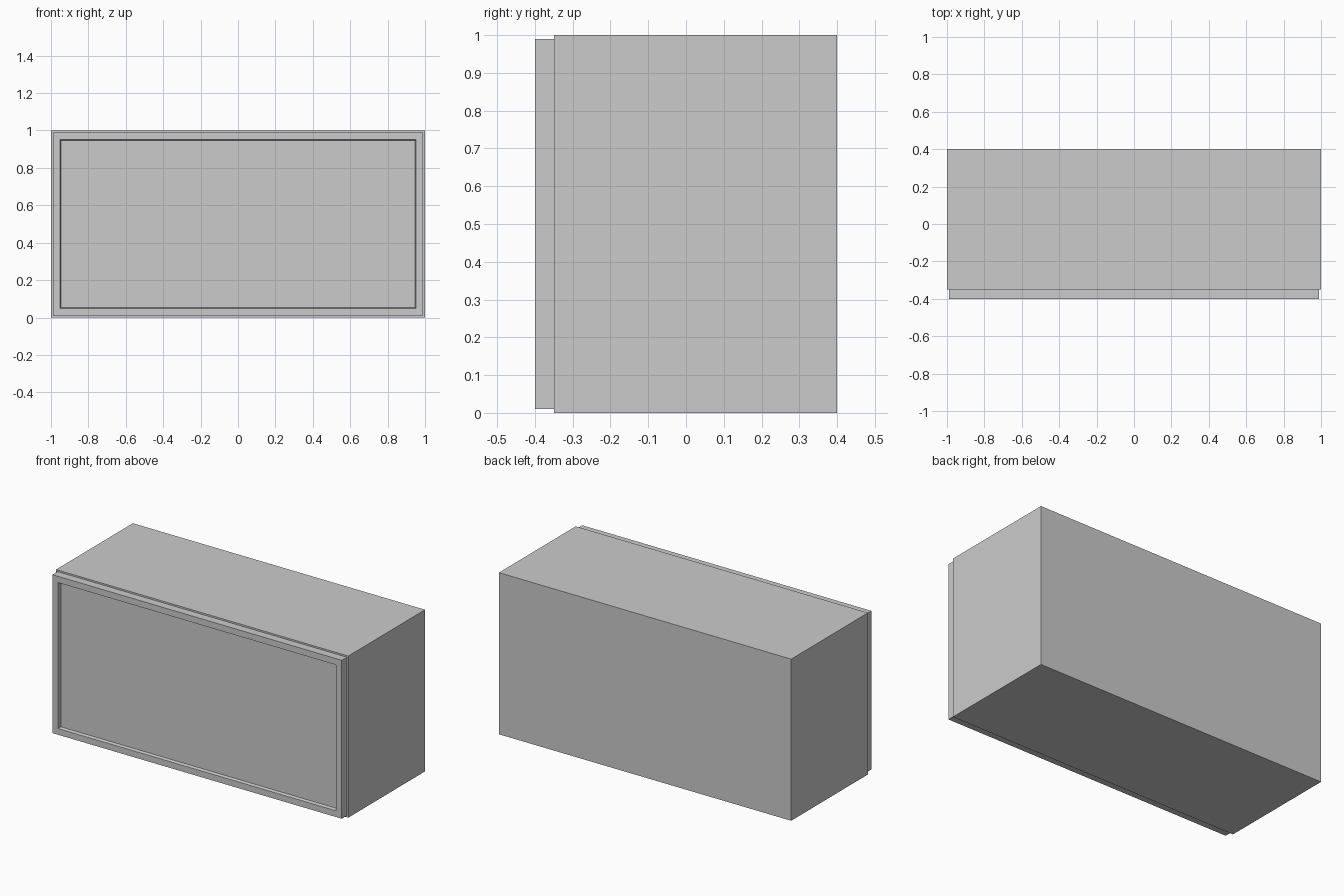
import bpy, bmesh

if "Cube" in bpy.data.objects:
    bpy.data.objects.remove(bpy.data.objects["Cube"])

T = 0.05             # board thickness
FRONT, BACK = -0.35, 0.40


def box(name, x0, x1, y0, y1, z0, z1):
    bm = bmesh.new()
    bmesh.ops.create_cube(bm, size=1)
    for v in bm.verts:
        v.co = (x1 if v.co.x > 0 else x0,
                y1 if v.co.y > 0 else y0,
                z1 if v.co.z > 0 else z0)
    mesh = bpy.data.meshes.new(name)
    bm.to_mesh(mesh)
    bm.free()
    obj = bpy.data.objects.new(name, mesh)
    bpy.context.collection.objects.link(obj)
    return obj


# Carcass: full-height sides with the other boards fitted between them
box("left_side", -1, -1 + T, FRONT, BACK, 0, 1)
box("right_side", 1 - T, 1, FRONT, BACK, 0, 1)
box("bottom_board", -1 + T, 1 - T, FRONT, BACK - T, 0, T)
box("top_board", -1 + T, 1 - T, FRONT, BACK - T, 1 - T, 1)
box("back_board", -1 + T, 1 - T, BACK - T, BACK, 0, 1)

# Door: slab with a framed, recessed front panel
door = box("door", -0.99, 0.99, -0.40, FRONT, 0.01, 0.99)
bm = bmesh.new()
bm.from_mesh(door.data)
bm.normal_update()
front = min(bm.faces, key=lambda f: f.calc_center_median().y)
bmesh.ops.inset_region(bm, faces=[front], thickness=0.055)
bmesh.ops.inset_region(bm, faces=[front], thickness=0.006, depth=-0.02)
bm.to_mesh(door.data)
bm.free()
